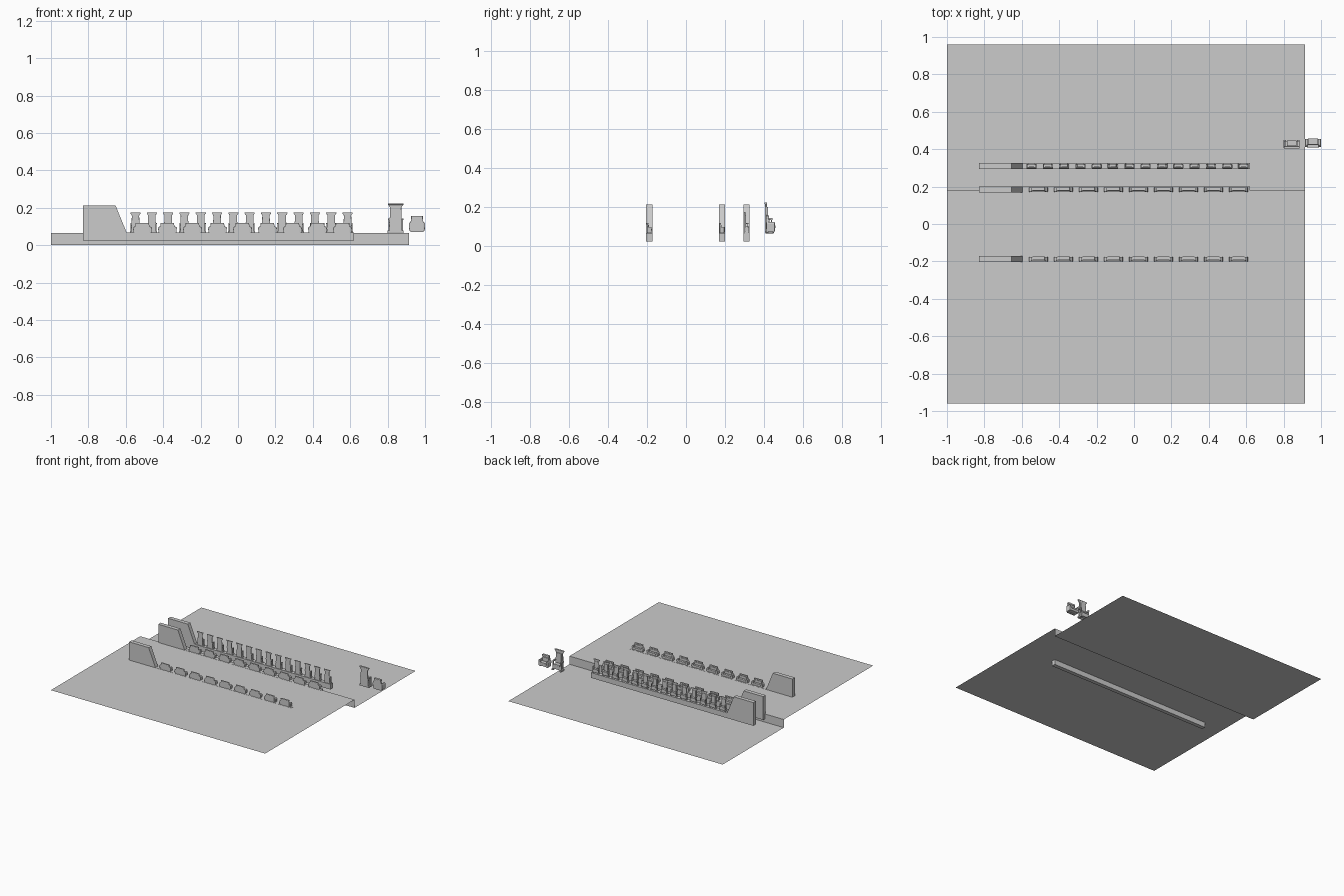
import bpy, bmesh
from mathutils import Vector

if "Cube" in bpy.data.objects:
    bpy.data.objects.remove(bpy.data.objects["Cube"])

DECK = 0.066      # height of the raised front floor
SCALE = 1.0


def finish(name, bm, bevel=0.0):
    bmesh.ops.recalc_face_normals(bm, faces=bm.faces)
    me = bpy.data.meshes.new(name)
    bm.to_mesh(me)
    bm.free()
    ob = bpy.data.objects.new(name, me)
    bpy.context.collection.objects.link(ob)
    if bevel:
        m = ob.modifiers.new("bevel", 'BEVEL')
        m.width = bevel
        m.segments = 2
    return ob


def prism(bm, outline, y0, y1):
    """Extrude an (x, z) outline from y0 to y1."""
    f = bm.faces.new([bm.verts.new((x, y0, z)) for x, z in outline])
    ext = bmesh.ops.extrude_face_region(bm, geom=[f])["geom"]
    vs = [v for v in ext if isinstance(v, bmesh.types.BMVert)]
    bmesh.ops.translate(bm, verts=vs, vec=(0, y1 - y0, 0))


def box(bm, x0, x1, y0, y1, z0, z1):
    prism(bm, [(x0, z0), (x1, z0), (x1, z1), (x0, z1)], y0, y1)


def side_pair(bm, x0, x1, *rest):
    box(bm, x0, x1, *rest)
    box(bm, -x1, -x0, *rest)


def mirrored(half):
    return half + [(-x, z) for x, z in reversed(half)]


# Stepped floor: high front, riser, low back
bm = bmesh.new()
profile = [(-0.96, DECK), (0.18, DECK), (0.18, 0), (0.96, 0)]
rows = [[bm.verts.new((x, y, z)) for y, z in profile] for x in (-1.0, 0.915)]
for i in range(3):
    bm.faces.new((rows[0][i], rows[1][i], rows[1][i + 1], rows[0][i + 1]))
floor = finish("stepped_floor", bm)
# keep the walking surfaces facing up
if floor.data.polygons[0].normal.z < 0:
    floor.data.flip_normals()

# Long platforms with a tall sloped block at the left end
platform = [(-0.83, 0.025), (0.62, 0.025), (0.62, 0.067), (-0.595, 0.067),
            (-0.655, 0.213), (-0.83, 0.213)]
for name, y0 in (("front", -0.204), ("middle", 0.168), ("back", 0.294)):
    bm = bmesh.new()
    prism(bm, platform, y0, y0 + 0.032)
    finish(name + "_platform", bm)


def make_high_chair():
    """High-backed chair, backrest at y = 0, seat towards +y."""
    bm = bmesh.new()
    # tall backrest with flared top
    prism(bm, mirrored([(0.033, 0.0), (0.035, 0.05), (0.031, 0.09), (0.030, 0.135),
                        (0.040, 0.150), (0.040, 0.158)]), 0.0, 0.010)
    # top rail
    box(bm, -0.041, 0.041, -0.002, 0.011, 0.150, 0.158)
    # raised back cushion
    box(bm, -0.022, 0.022, 0.009, 0.016, 0.058, 0.135)
    # seat box and cushion
    box(bm, -0.032, 0.032, 0.008, 0.038, 0.010, 0.042)
    box(bm, -0.026, 0.026, 0.010, 0.042, 0.040, 0.052)
    # armrests, their posts and feet
    side_pair(bm, 0.029, 0.041, 0.006, 0.038, 0.068, 0.078)
    side_pair(bm, 0.031, 0.039, 0.030, 0.037, 0.010, 0.070)
    side_pair(bm, 0.029, 0.043, 0.000, 0.045, 0.0, 0.012)
    return finish("high_back_chair", bm, 0.0015)


def make_low_seat():
    """Low upholstered seat, backrest at y = 0, seat towards +y."""
    bm = bmesh.new()
    # backrest with rounded shoulders and a head roll
    prism(bm, mirrored([(0.034, 0.0), (0.034, 0.055), (0.030, 0.076), (0.026, 0.082)]),
          0.0, 0.012)
    box(bm, -0.031, 0.031, -0.001, 0.016, 0.072, 0.086)
    # base, seat cushion and back cushion
    box(bm, -0.034, 0.034, 0.008, 0.045, 0.006, 0.024)
    box(bm, -0.028, 0.028, 0.010, 0.048, 0.023, 0.036)
    box(bm, -0.027, 0.027, 0.010, 0.019, 0.036, 0.068)
    # sloped-top arms and feet
    for s in (1, -1):
        prism(bm, [(s * x, z) for x, z in [(0.028, 0.005), (0.041, 0.005), (0.043, 0.046),
                                           (0.039, 0.053), (0.030, 0.053)]], 0.002, 0.045)
    side_pair(bm, 0.028, 0.036, 0.004, 0.012, 0.0, 0.008)
    side_pair(bm, 0.028, 0.036, 0.034, 0.042, 0.0, 0.008)
    return finish("low_seat", bm, 0.0015)


def row(source, name, count, x0, step, y, scale):
    """Repeat a scaled copy of a seat along x."""
    for i in range(count):
        ob = source.copy()
        ob.name = f"{name}_{i + 1}"
        ob.location = (x0 + i * step, y, DECK)
        ob.scale = scale
        bpy.context.collection.objects.link(ob)


# Two full-size seats beside the floor
chair = make_high_chair()
chair.location = (0.843, 0.405, DECK)
seat = make_low_seat()
seat.location = (0.957, 0.410, DECK + 0.004)

# Rows of seats on the platforms
row(seat, "front_row_seat", 9, -0.511, 0.1337, -0.201, (1.17, 0.56, 0.62))
row(seat, "middle_row_seat", 9, -0.511, 0.1337, 0.171, (1.17, 0.56, 0.62))
row(chair, "back_row_chair", 14, -0.548, 0.0872, 0.299, (0.66, 0.54, 0.69))
